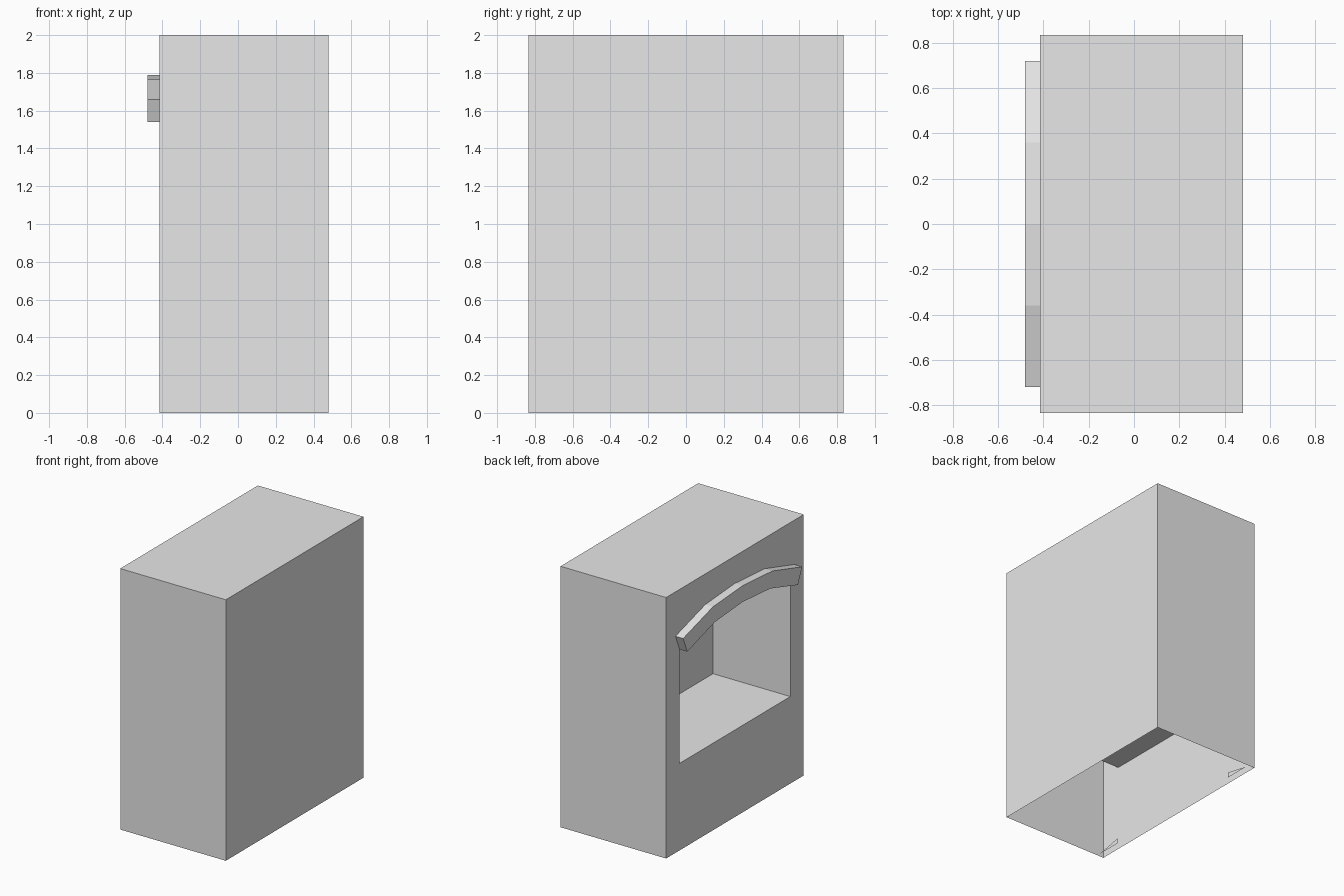
import bpy
import bmesh

cube = bpy.data.objects.get("Cube")
if cube:
    bpy.data.objects.remove(cube, do_unlink=True)

grey = bpy.data.materials.new("light_grey")
grey.use_nodes = True
grey.diffuse_color = (0.8, 0.8, 0.8, 1)
grey.node_tree.nodes["Principled BSDF"].inputs["Base Color"].default_value = (0.8, 0.8, 0.8, 1)

WALL, BACK, TRIM = -0.415, 0.48, -0.48   # x of opening wall, plain wall, trim face
POCKET = 0.24                            # x of the recess back
W, H = 0.833, 2.0                        # half width, height
SILL = 0.667

# Half profiles (y, z) of the arch, from the springing up to the crown
inner = [(0.67, 1.54), (0.335, 1.64), (0, 1.665)]
outer = [(0.72, 1.66), (0.36, 1.765), (0, 1.79)]


def mirrored(half):
    """Complete a half arch across y = 0."""
    return half + [(-y, z) for y, z in reversed(half[:-1])]


def face(bm, points):
    return bm.faces.new([bm.verts.new(p) for p in points])


def at_x(x, profile):
    return [(x, y, z) for y, z in profile]


def sweep(bm, profile, x0, x1):
    """Side faces joining a closed profile at x0 to the same profile at x1."""
    for (ya, za), (yb, zb) in zip(profile, profile[1:] + profile[:1]):
        face(bm, [(x0, ya, za), (x0, yb, zb), (x1, yb, zb), (x1, ya, za)])


def finish(name, bm):
    bmesh.ops.remove_doubles(bm, verts=bm.verts, dist=0.0005)
    bmesh.ops.recalc_face_normals(bm, faces=bm.faces)
    mesh = bpy.data.meshes.new(name)
    bm.to_mesh(mesh)
    bm.free()
    mesh.materials.append(grey)
    obj = bpy.data.objects.new(name, mesh)
    bpy.context.collection.objects.link(obj)


# Housing: open-bottomed shell with an arched recess in one wall
bm = bmesh.new()
face(bm, [(BACK, -W, 0), (BACK, W, 0), (BACK, W, H), (BACK, -W, H)])
face(bm, [(WALL, -W, H), (BACK, -W, H), (BACK, W, H), (WALL, W, H)])
half_wall = [(0, 0), (W, 0), (W, H), (0, H)] + inner[::-1] + [(inner[0][0], SILL), (0, SILL)]
for side in (1, -1):
    face(bm, [(WALL, side * W, 0), (BACK, side * W, 0), (BACK, side * W, H), (WALL, side * W, H)])
    face(bm, at_x(WALL, [(side * y, z) for y, z in half_wall]))
opening = mirrored(inner) + [(-inner[0][0], SILL), (inner[0][0], SILL)]
sweep(bm, opening, WALL, POCKET)
face(bm, at_x(POCKET, opening))
finish("housing", bm)

# Arched trim: closed band above the opening
bm = bmesh.new()
lower, upper = mirrored(inner), mirrored(outer)
sweep(bm, lower + upper[::-1], WALL, TRIM)
for x in (WALL, TRIM):
    for i in range(len(lower) - 1):
        face(bm, at_x(x, [lower[i], lower[i + 1], upper[i + 1], upper[i]]))
finish("arch_trim", bm)

# Small gusset plates inside the open bottom
bm = bmesh.new()
for side in (1, -1):
    face(bm, at_x(-0.36, [(side * 0.61, 0), (side * 0.81, 0), (side * 0.61, 0.04)]))
finish("gusset_plates", bm)
